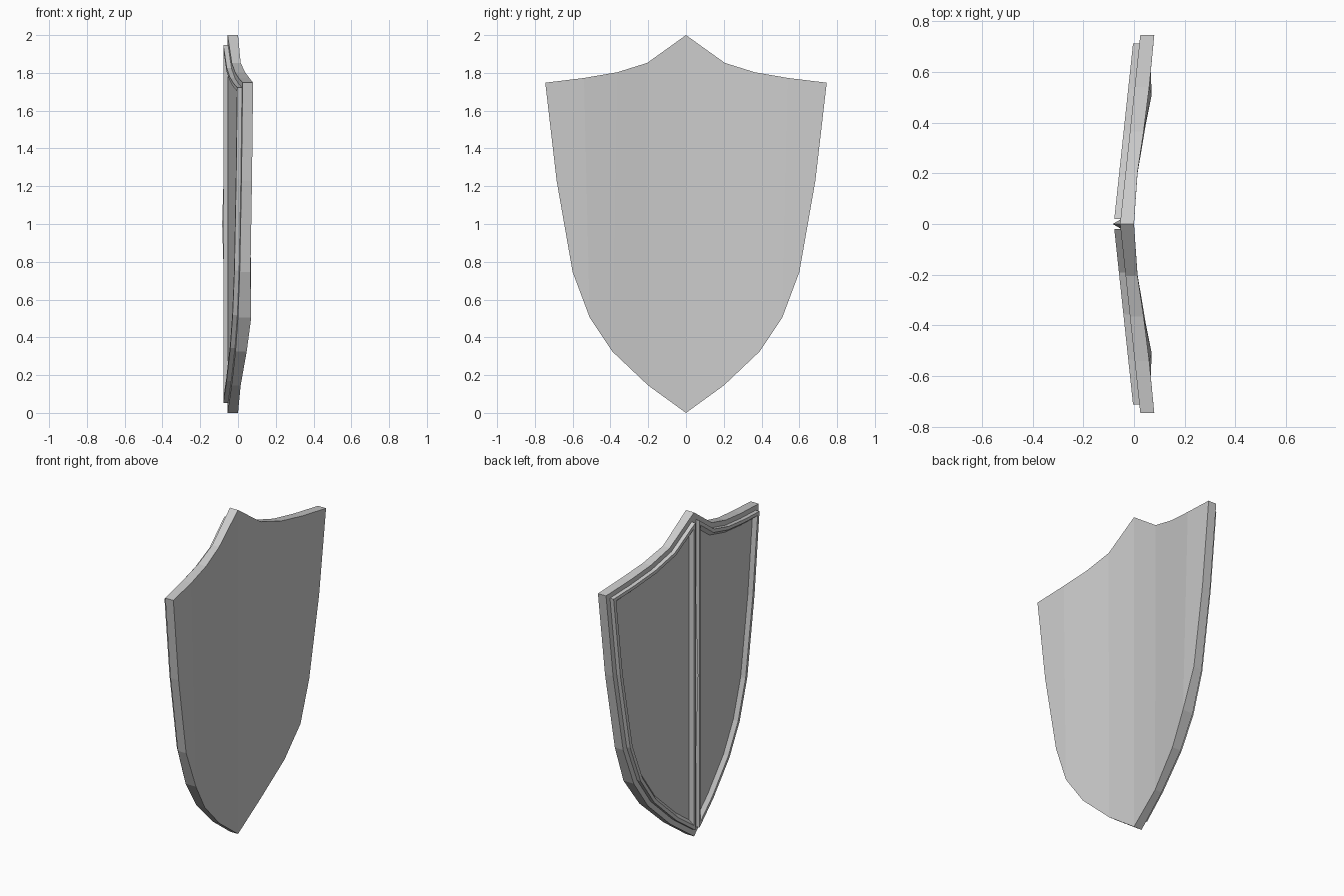
import bpy, bmesh
from mathutils import Vector

if "Cube" in bpy.data.objects:
    bpy.data.objects.remove(bpy.data.objects["Cube"])

# Half outline: y, z, and depth of the rear surface (detailed face looks to -x)
HALF = [(0, 2, 0), (.205, 1.853, .014), (.365, 1.803, .038), (.54, 1.773, .06),
        (.745, 1.748, .08), (.685, 1.23, .074), (.60, .745, .066),
        (.51, .505, .07), (.39, .325, .046), (.20, .145, .014), (0, 0, 0)]
OUTLINE = [Vector((p[0], p[1])) for p in HALF]


def face_x(y):
    return -.055 + .107 * y


def inset(edge, centre):
    """Shrink the half outline; the centre edge has its own distance."""
    n = len(OUTLINE)
    lines = []
    for i in range(n):
        a, b = OUTLINE[i], OUTLINE[(i + 1) % n]
        d = (b - a).normalized()
        lines.append((a + Vector((d.y, -d.x)) * (centre if i == n - 1 else edge), d))
    out = []
    for i in range(n):
        (p, d), (q, e) = lines[i - 1], lines[i]
        t = (q - p).cross(e) / d.cross(e)
        out.append(p + d * t)
    return out


def ring(bm, pts, h):
    return [bm.verts.new((face_x(p.x) - h, p.x, p.y)) for p in pts]


def bridge(bm, a, b, closed=True):
    n = len(a)
    for i in range(n if closed else n - 1):
        j = (i + 1) % n
        bm.faces.new((a[i], a[j], b[j], b[i]))


def finish(bm, name, mirror=True):
    bmesh.ops.recalc_face_normals(bm, faces=bm.faces)
    me = bpy.data.meshes.new(name)
    bm.to_mesh(me)
    bm.free()
    ob = bpy.data.objects.new(name, me)
    bpy.context.collection.objects.link(ob)
    if mirror:
        m = ob.modifiers.new("Mirror", 'MIRROR')
        m.use_axis = (False, True, False)


# Shield body: flat slanted front, side wall, faceted rear
bm = bmesh.new()
front = ring(bm, OUTLINE, 0)
rear = [bm.verts.new((x, y, z)) for y, z, x in HALF]
bm.faces.new(front)
bridge(bm, front, rear, closed=False)
for i in range(4):
    bm.faces.new((rear[i], rear[i + 1], rear[9 - i], rear[10 - i]))
bm.faces.new((rear[4], rear[5], rear[6]))
finish(bm, "shield_body")

# Raised rim around each half panel, with a sloped inner side
bm = bmesh.new()
loops = [ring(bm, inset(e, c), h) for e, c, h in
         ((.03, .02, 0), (.03, .02, .025), (.05, .03, .025), (.07, .045, .002))]
for k in range(4):
    bridge(bm, loops[k], loops[(k + 1) % 4])
finish(bm, "panel_rim")

# Slim centre ridge, highest at mid height
bm = bmesh.new()
w = .018
base = [bm.verts.new(c) for c in ((-.053, 0, 1.97), (-.053, w, 1), (-.053, 0, .03), (-.053, -w, 1))]
tip = bm.verts.new((-.084, 0, 1))
bm.faces.new(base)
for i in range(4):
    bm.faces.new((base[i], base[(i + 1) % 4], tip))
finish(bm, "centre_ridge", mirror=False)
